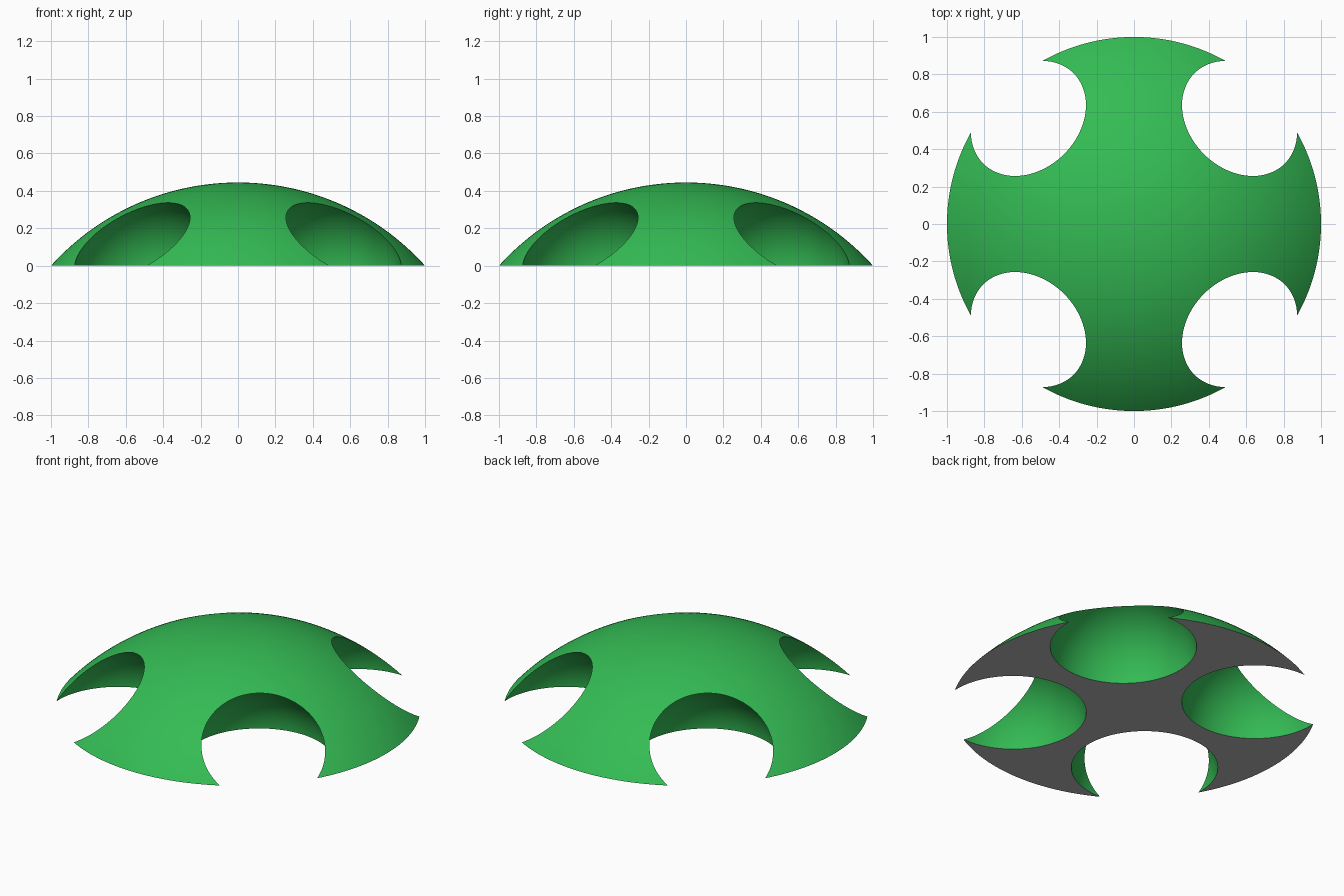
import bpy, bmesh, math
from mathutils import Matrix

if "Cube" in bpy.data.objects:
    bpy.data.objects.remove(bpy.data.objects["Cube"])

R = 1.346                      # radius of the dome's sphere
CENTRE_Z = -0.901              # its centre, below the base plane
RINGS, SEGS = 40, 192


def material(name, rgb):
    m = bpy.data.materials.new(name)
    m.diffuse_color = (*rgb, 1.0)
    m.use_nodes = True
    m.node_tree.nodes["Principled BSDF"].inputs["Base Color"].default_value = m.diffuse_color
    return m


def mesh_object(name, bm):
    bmesh.ops.recalc_face_normals(bm, faces=bm.faces)
    me = bpy.data.meshes.new(name)
    bm.to_mesh(me)
    bm.free()
    ob = bpy.data.objects.new(name, me)
    bpy.context.collection.objects.link(ob)
    return ob


green = material("green", (0.034, 0.50, 0.089))
grey = material("grey", (0.47, 0.47, 0.47))

# Dome: shallow spherical cap with a flat base
bm = bmesh.new()
top = bm.verts.new((0, 0, CENTRE_Z + R))
edge_angle = math.acos(-CENTRE_Z / R)
prev = None
for i in range(1, RINGS + 1):
    a = edge_angle * i / RINGS
    r = R * math.sin(a)
    z = CENTRE_Z + R * math.cos(a) if i < RINGS else 0.0
    ring = [bm.verts.new((r * math.cos(2 * math.pi * j / SEGS),
                          r * math.sin(2 * math.pi * j / SEGS), z)) for j in range(SEGS)]
    for j in range(SEGS):
        k = (j + 1) % SEGS
        if prev:
            bm.faces.new((prev[j], ring[j], ring[k], prev[k]))
        else:
            bm.faces.new((top, ring[j], ring[k]))
    prev = ring
bm.faces.new(prev[::-1])
dome = mesh_object("notched_dome", bm)

# Four balls that scoop the round notches
bm = bmesh.new()
for sx in (-1, 1):
    for sy in (-1, 1):
        bmesh.ops.create_uvsphere(bm, u_segments=96, v_segments=64, radius=0.404,
                                  matrix=Matrix.Translation((sx * 0.471, sy * 0.471, -0.043)))
balls = mesh_object("notch_cutter", bm)
balls.hide_render = True

for ob in (dome, balls):
    ob.data.materials.append(green)
dome.data.materials.append(grey)

cut = dome.modifiers.new("notches", 'BOOLEAN')
cut.operation = 'DIFFERENCE'
cut.solver = 'EXACT'
cut.object = balls
bpy.context.view_layer.objects.active = dome
dome.select_set(True)
balls.select_set(False)
bpy.ops.object.modifier_apply(modifier=cut.name)
bpy.data.objects.remove(balls, do_unlink=True)

# Grey flat base, green everywhere else
for p in dome.data.polygons:
    p.material_index = 1 if p.normal.z < -0.99 and abs(p.center.z) < 1e-3 else 0

bpy.ops.object.shade_smooth_by_angle(angle=math.radians(30))
